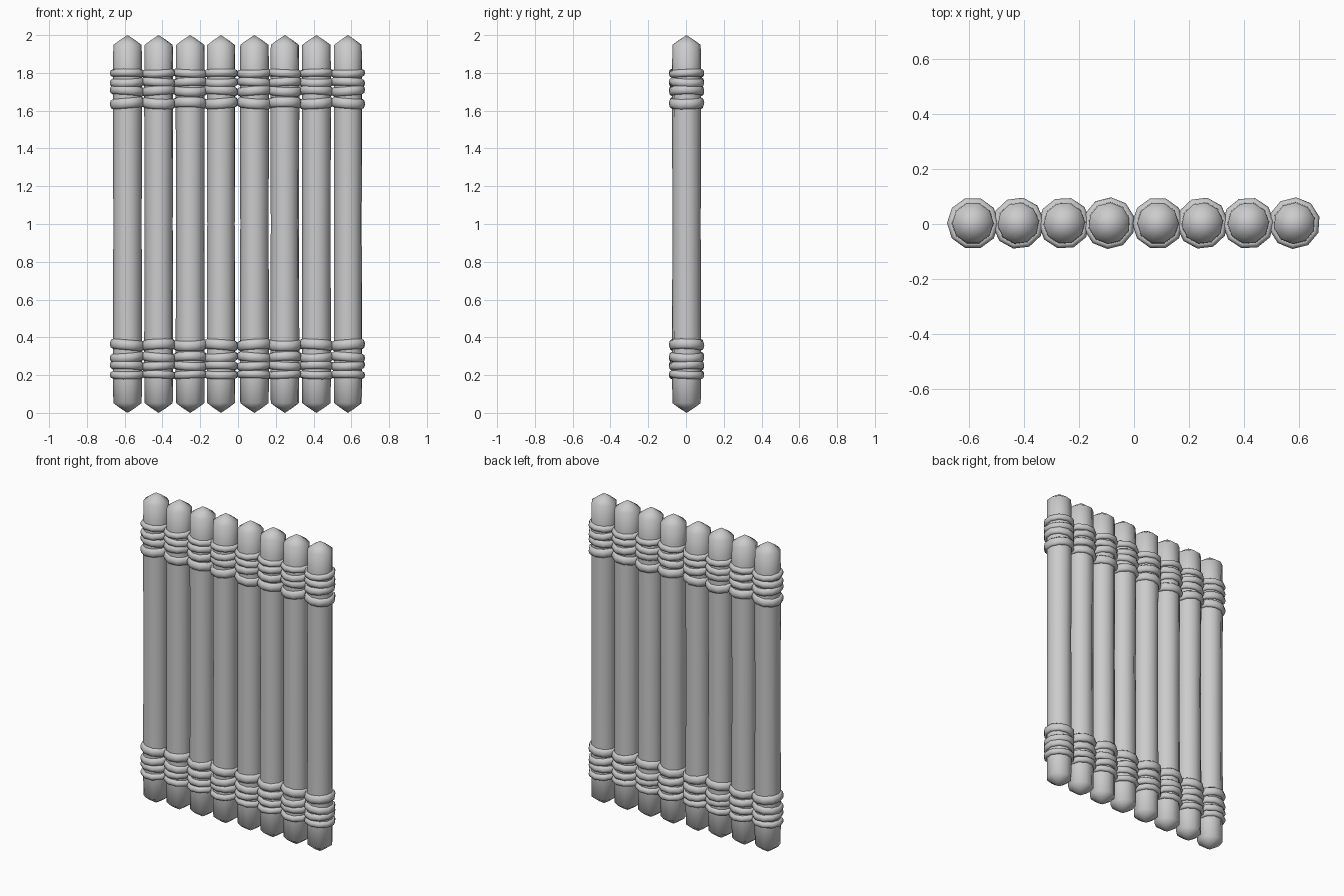
import bpy, bmesh, math
from mathutils import Matrix, Vector

old = bpy.data.objects.get("Cube")
if old:
    bpy.data.objects.remove(old, do_unlink=True)

GREY = (0.6, 0.6, 0.6, 1)
mat = bpy.data.materials.new("plain grey")
mat.use_nodes = True
mat.diffuse_color = GREY
mat.node_tree.nodes["Principled BSDF"].inputs["Base Color"].default_value = GREY

SIDES = 10


def lathe(name, profile, closed, turn, place, smooth_angle):
    """Revolve (radius, height) points about z; zero radius makes a pole."""
    bm = bmesh.new()
    rings = []
    for r, z in profile:
        if r == 0:
            rings.append([bm.verts.new((0, 0, z))] * SIDES)
        else:
            angles = [turn + math.tau * i / SIDES for i in range(SIDES)]
            rings.append([bm.verts.new((r * math.cos(a), r * math.sin(a), z)) for a in angles])
    pairs = list(zip(rings, rings[1:]))
    if closed:
        pairs.append((rings[-1], rings[0]))
    for low, high in pairs:
        for i in range(SIDES):
            j = (i + 1) % SIDES
            corners = list(dict.fromkeys((low[i], low[j], high[j], high[i])))
            bm.faces.new(corners)
    bmesh.ops.recalc_face_normals(bm, faces=bm.faces[:])
    mesh = bpy.data.meshes.new(name)
    bm.to_mesh(mesh)
    bm.free()
    mesh.materials.append(mat)
    obj = bpy.data.objects.new(name, mesh)
    bpy.context.collection.objects.link(obj)
    obj.matrix_world = place
    bpy.ops.object.select_all(action='DESELECT')
    obj.select_set(True)
    bpy.context.view_layer.objects.active = obj
    bpy.ops.object.shade_smooth_by_angle(angle=math.radians(smooth_angle))
    return obj


def rope_ring(name, x, z, half_height, tilt, axis, turn):
    """Flattened rope loop, tilted about a horizontal axis."""
    section = [(0.078 + 0.016 * math.cos(math.tau * k / 8),
                half_height * math.sin(math.tau * k / 8)) for k in range(8)]
    tip = Matrix.Rotation(math.radians(tilt), 4, Vector((math.cos(axis), math.sin(axis), 0)))
    lathe(name, section, True, turn, Matrix.Translation((x, 0.003, z)) @ tip, 75)


# Pole with pointed ends and a slightly slimmer waist
POLE = [(0, 0), (0.04, 0.026), (0.075, 0.052), (0.077, 0.2), (0.077, 0.4), (0.075, 1.0),
        (0.077, 1.6), (0.077, 1.8), (0.075, 1.948), (0.04, 1.974), (0, 2)]
CENTRES = [-0.585, -0.42, -0.253, -0.09, 0.087, 0.248, 0.415, 0.582]

# Height, half height and tilt of each loop, from the broad one outward
LOOPS = [(0.36, 0.027, 5), (0.295, 0.024, -5), (0.25, 0.022, 4), (0.202, 0.02, -3)]

for n, x in enumerate(CENTRES):
    turn = math.radians((0, 7, 3, 14)[n % 4])
    lathe(f"pole_{n + 1}", POLE, False, turn, Matrix.Translation((x, 0.003, 0)), 60)
    axis = math.pi / 2 + n * 2.2
    for k, (z, half, tilt) in enumerate(LOOPS):
        rope_ring(f"lower_rope_{n + 1}_{k + 1}", x, z, half, tilt, axis + k * 0.5, turn)
        rope_ring(f"upper_rope_{n + 1}_{k + 1}", x, 2 - z, half, -tilt, axis + k * 0.5, turn)
